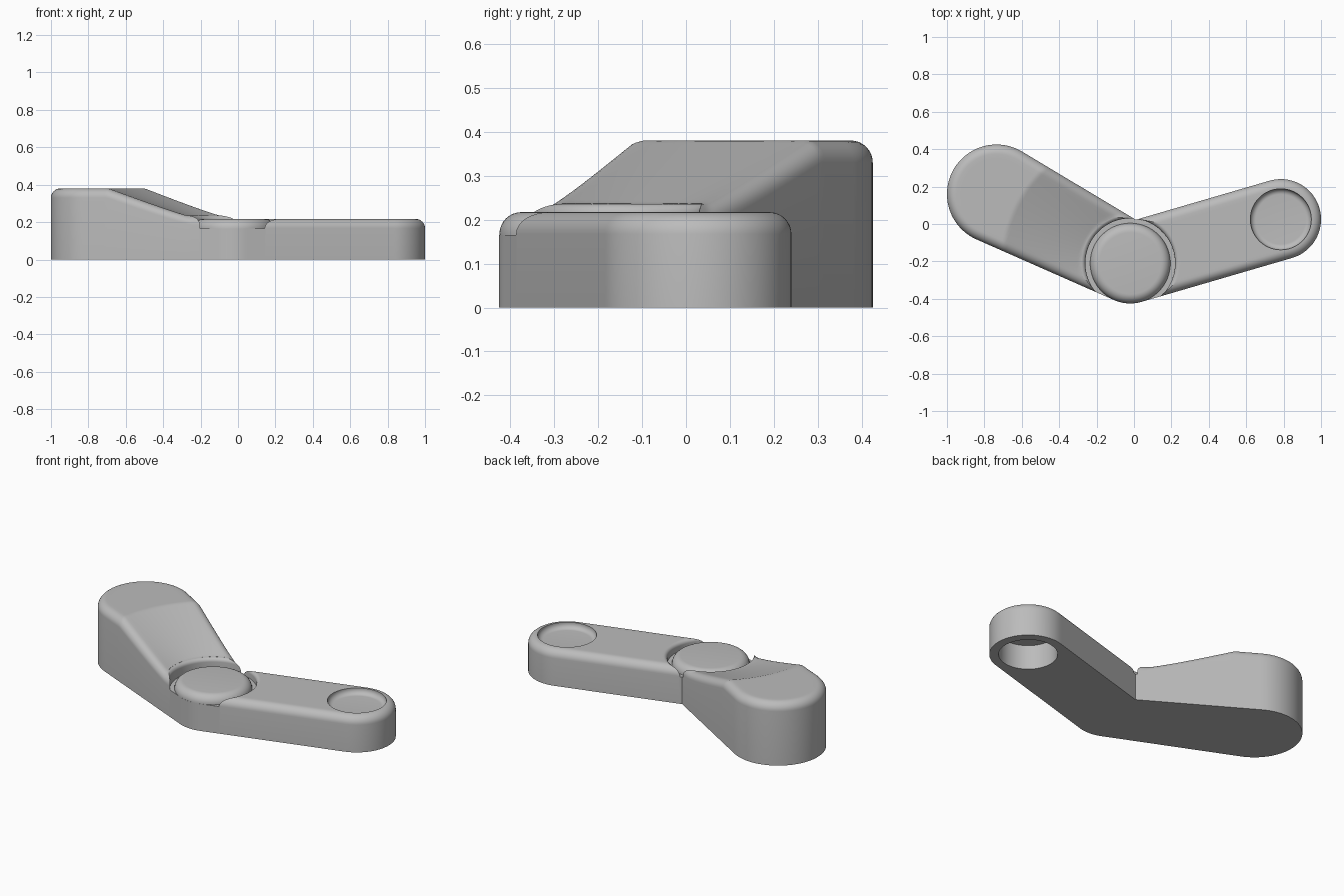
import bpy, bmesh, math
from mathutils import Vector

cube = bpy.data.objects.get("Cube")
if cube:
    bpy.data.objects.remove(cube)

HUB = Vector((-0.02, -0.21))
HUB_R = 0.215
FILLET = 0.05
FLOOR = 0.165
ARM_TOP = 0.217
TALL = 0.38
RIM = 0.236

grey = bpy.data.materials.new("light_grey")
grey.use_nodes = True
colour = (0.5, 0.5, 0.5, 1)
grey.diffuse_color = colour
grey.node_tree.nodes["Principled BSDF"].inputs["Base Color"].default_value = colour


def finish(name, bm):
    bmesh.ops.remove_doubles(bm, verts=bm.verts, dist=1e-5)
    bmesh.ops.recalc_face_normals(bm, faces=bm.faces)
    mesh = bpy.data.meshes.new(name)
    bm.to_mesh(mesh)
    bm.free()
    mesh.materials.append(grey)
    obj = bpy.data.objects.new(name, mesh)
    bpy.context.collection.objects.link(obj)
    return obj


def skin(bm, rings):
    for a, b in zip(rings, rings[1:]):
        n = len(a)
        for i in range(n):
            j = (i + 1) % n
            bm.faces.new((a[i], a[j], b[j], b[i]))


def arm(name, end, end_r, height):
    """Tapered slot from the hub to the end, rounded along its top edge."""
    axis = end - HUB
    theta = math.atan2(axis.y, axis.x)
    phi = math.acos((HUB_R - end_r) / axis.length)
    steps, arc = 64, 40

    def outline(inset, scale):
        ra, rb = (HUB_R - inset) * scale, (end_r - inset) * scale

        def at(c, r, a):
            return c + r * Vector((math.cos(theta + a), math.sin(theta + a)))
        pts = [at(end, rb, -phi + 2 * phi * i / arc) for i in range(arc)]
        for a0, c0, r0, c1, r1 in ((phi, end, rb, HUB, ra), (-phi, HUB, ra, end, rb)):
            p, q = at(c0, r0, a0), at(c1, r1, a0)
            pts += [p.lerp(q, i / steps) for i in range(steps)]
            if a0 > 0:
                sweep = 2 * (math.pi - phi)
                pts += [at(HUB, ra, phi + sweep * i / arc) for i in range(arc)]
        return pts

    bm = bmesh.new()
    rings = [[bm.verts.new((p.x, p.y, 0)) for p in outline(0, 1)]]
    bm.faces.new(rings[0])
    for k in range(9):
        a = k / 8 * math.pi / 2
        drop = FILLET * (1 - math.sin(a))
        rings.append([bm.verts.new((p.x, p.y, height(p) - drop))
                      for p in outline(FILLET * (1 - math.cos(a)), 1)])
    for k in range(1, 11):
        rings.append([bm.verts.new((p.x, p.y, height(p)))
                      for p in outline(FILLET, 1 - k / 10)])
    skin(bm, rings)
    return finish(name, bm)


def lathe(name, centre, profile, segments=96):
    """Turn a closed (radius, z) profile about a vertical axis."""
    bm = bmesh.new()
    rings = []
    for r, z in profile:
        rings.append([bm.verts.new((centre.x + r * math.cos(t), centre.y + r * math.sin(t), z))
                      for t in (2 * math.pi * i / segments for i in range(segments))])
    skin(bm, rings)
    return finish(name, bm)


def quarter(r, z, radius, start, n=8):
    return [(r + radius * math.cos(math.radians(start + 90 * i / n)),
             z + radius * math.sin(math.radians(start + 90 * i / n))) for i in range(n + 1)]


def cut(obj, cutter):
    mod = obj.modifiers.new("cut", 'BOOLEAN')
    mod.operation, mod.solver, mod.object = 'DIFFERENCE', 'EXACT', cutter
    bpy.context.view_layer.objects.active = obj
    bpy.ops.object.modifier_apply(modifier=mod.name)
    bpy.data.objects.remove(cutter)


def hub_cutter(rim):
    lip = quarter(0.262, rim - 0.022, 0.022, 90)[::-1]
    return lathe("hub_cutter", HUB, [(0, FLOOR), (0.24, FLOOR)] + lip + [(0.262, 0.6), (0, 0.6)])


# Tall arm: flat pad, then a conical ramp down to the hub
def ramp(p):
    d = (p - HUB).length
    return min(TALL, RIM + max(0, d - 0.265) * (TALL - RIM) / 0.417)


tall_arm = arm("tall_arm", Vector((-0.735, 0.16)), 0.265, ramp)
cut(tall_arm, hub_cutter(RIM))

# Low arm with a shallow dish above and a socket beneath
low_end = Vector((0.785, 0.025))
low_arm = arm("low_arm", low_end, HUB_R, lambda p: ARM_TOP)
cut(low_arm, hub_cutter(ARM_TOP))
dish = [(0, 0.182)] + quarter(0.133, 0.212, 0.03, 270) + [(0.163, 0.4), (0, 0.4)]
cut(low_arm, lathe("dish_cutter", low_end, dish))
cut(low_arm, lathe("socket_cutter", low_end,
                   [(0, -0.1), (0.163, -0.1), (0.163, 0.15), (0, 0.15)]))

# Round cap over the joint
cap = lathe("hub_cap", HUB, [(0, 0.15), (HUB_R - 0.0005, 0.15)]
            + quarter(HUB_R - FILLET - 0.0005, ARM_TOP - FILLET, FILLET, 0) + [(0, ARM_TOP)])

for obj in (tall_arm, low_arm, cap):
    bpy.ops.object.select_all(action='DESELECT')
    obj.select_set(True)
    bpy.context.view_layer.objects.active = obj
    bpy.ops.object.shade_smooth_by_angle(angle=math.radians(30))
